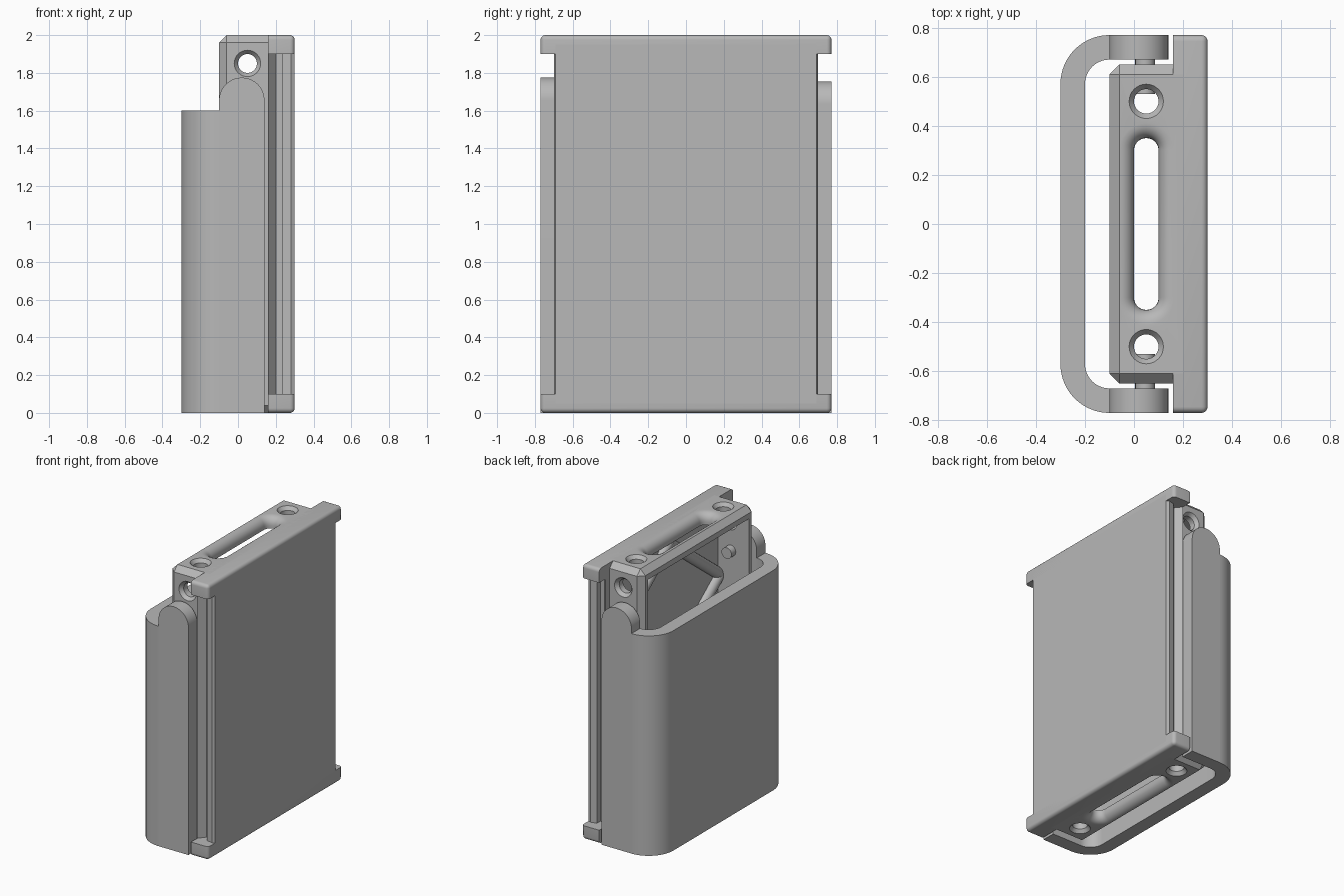
import bpy, bmesh
from math import sin, cos, pi, radians
from mathutils import Vector

cube = bpy.data.objects.get("Cube")
if cube:
    bpy.data.objects.remove(cube)

grey = bpy.data.materials.new("plain grey")
grey.use_nodes = True
grey.diffuse_color = (0.48, 0.48, 0.48, 1)
grey.node_tree.nodes["Principled BSDF"].inputs["Base Color"].default_value = (0.48, 0.48, 0.48, 1)


def finish(name, bm):
    bmesh.ops.recalc_face_normals(bm, faces=bm.faces)
    me = bpy.data.meshes.new(name)
    bm.to_mesh(me)
    bm.free()
    ob = bpy.data.objects.new(name, me)
    bpy.context.collection.objects.link(ob)
    me.materials.append(grey)
    return ob


def activate(ob):
    bpy.ops.object.select_all(action='DESELECT')
    ob.select_set(True)
    bpy.context.view_layer.objects.active = ob


def smooth(ob):
    activate(ob)
    bpy.ops.object.shade_smooth_by_angle(angle=radians(35))
    return ob


def box(name, lo, hi):
    bm = bmesh.new()
    bmesh.ops.create_cube(bm, size=1)
    for v in bm.verts:
        v.co = Vector((a + b) / 2 + c * (b - a) for a, b, c in zip(lo, hi, v.co))
    return finish(name, bm)


def bevel(ob, width, segments):
    activate(ob)
    m = ob.modifiers.new("bevel", 'BEVEL')
    m.width, m.segments = width, segments
    bpy.ops.object.modifier_apply(modifier=m.name)


def cut(ob, cutter):
    activate(ob)
    m = ob.modifiers.new("cut", 'BOOLEAN')
    m.operation, m.solver, m.object = 'DIFFERENCE', 'EXACT', cutter
    bpy.ops.object.modifier_apply(modifier=m.name)
    bpy.data.objects.remove(cutter)


def prism(name, points, step):
    """Close a flat outline and extrude it along step."""
    bm = bmesh.new()
    face = bm.faces.new([bm.verts.new(p) for p in points])
    new = bmesh.ops.extrude_face_region(bm, geom=[face])["geom"]
    bmesh.ops.translate(bm, vec=step, verts=[g for g in new if isinstance(g, bmesh.types.BMVert)])
    return finish(name, bm)


def loft(name, rings):
    """Skin closed rings of equal length and cap both ends."""
    bm = bmesh.new()
    loops = [[bm.verts.new(p) for p in ring] for ring in rings]
    n = len(loops[0])
    for a, b in zip(loops, loops[1:]):
        for i in range(n):
            bm.faces.new((a[i], a[(i + 1) % n], b[(i + 1) % n], b[i]))
    bm.faces.new(loops[0])
    bm.faces.new(loops[-1])
    return finish(name, bm)


def arc(cx, cy, r, start, end, n=20):
    angles = [radians(start + (end - start) * i / n) for i in range(n + 1)]
    return [(cx + r * cos(a), cy + r * sin(a)) for a in angles]


def rod(name, a, b, r):
    bm = bmesh.new()
    a, b = Vector(a), Vector(b)
    bmesh.ops.create_cone(bm, cap_ends=True, segments=24, radius1=r, radius2=r, depth=(b - a).length)
    turn = (b - a).to_track_quat('Z', 'Y')
    for v in bm.verts:
        v.co = turn @ v.co + (a + b) / 2
    return smooth(finish(name, bm))


def hole(base, axis):
    """Countersunk round cutter; axis points out of the surface at base."""
    base, axis = Vector(base), Vector(axis)
    side = Vector((1, 0, 0))
    other = axis.cross(side)
    steps = [(-0.14, 0.05), (-0.025, 0.05), (0, 0.07), (0.03, 0.07)]
    return loft("cutter", [[base + axis * d + side * x + other * y
                            for x, y in arc(0, 0, r, 0, 348.75, 31)] for d, r in steps])


# Inner frame: chamfered box, open towards the sleeve
frame = box("inner_frame", (-0.10, -0.65, 0), (0.24, 0.65, 2))
bevel(frame, 0.04, 1)
cut(frame, box("cutter", (-0.3, -0.58, 0.08), (0.15, 0.58, 1.92)))

# Flared slot and countersunk holes in the top and bottom, side holes at the ends
for z, out in ((2, 1), (0, -1)):
    rings = []
    for depth, grow in [(0.14, 0)] + [(0.06 - 0.06 * sin(radians(a)), 0.06 - 0.06 * cos(radians(a)))
                                      for a in range(0, 91, 15)] + [(-0.03, 0.06)]:
        r = 0.05 + grow
        outline = arc(0.05, 0.30, r, 0, 180) + arc(0.05, -0.30, r, 180, 360)
        rings.append([(x, y, z - out * depth) for x, y in outline])
    cut(frame, loft("cutter", rings))
    for y in (-0.5, 0.5):
        cut(frame, hole((0.05, y, z), (0, 0, out)))
for s in (-1, 1):
    cut(frame, hole((0.05, 0.65 * s, 1.85), (0, s, 0)))
smooth(frame)

# Diagonal ribs inside the frame
for s in (-1, 1):
    for z0, z1 in ((1.9, 1.45), (1.0, 1.45), (1.0, 0.55), (0.1, 0.55)):
        rod("diagonal_rib", (0.145, 0, z0), (0.145, 0.59 * s, z1), 0.04)

# Face panel with grooved side edges
edge = [(0.16, 0.70), (0.20, 0.65), (0.235, 0.65), (0.235, 0.69), (0.28, 0.70), (0.30, 0.69)]
outline = edge + [(x, -y) for x, y in reversed(edge)]
prism("face_panel", [(x, y, 0.05) for x, y in outline], (0, 0, 1.9))

# Wide rounded end rails of the panel
for name, z in (("bottom_rail", 0), ("top_rail", 1.9)):
    rail = box(name, (0.16, -0.77, z), (0.30, 0.77, z + 0.1))
    activate(rail)
    bm = bmesh.new()
    bm.from_mesh(rail.data)
    outer = 2 if z else 0
    soft = []
    for e in bm.edges:
        mid = (e.verts[0].co + e.verts[1].co) / 2
        at_end, at_face, at_rim = abs(mid.y) > 0.7, mid.x > 0.29, abs(mid.z - outer) < 0.01
        if at_end + at_face + at_rim == 2:
            soft.append(e)
    bmesh.ops.bevel(bm, geom=soft, offset=0.025, segments=5, profile=0.5, affect='EDGES')
    bm.to_mesh(rail.data)
    bm.free()
    smooth(rail)

# Curved sleeve wall wrapping the frame
outer = arc(-0.10, 0.57, 0.20, 90, 180) + arc(-0.10, -0.57, 0.20, 180, 270)
inner = arc(-0.10, 0.57, 0.10, 90, 180) + arc(-0.10, -0.57, 0.10, 180, 270)
smooth(prism("sleeve_wall", [(x, y, 0) for x, y in outer + inner[::-1]], (0, 0, 1.6)))

# Round-topped sleeve arms and their hinge pins
for side, s, zc in (("front", -1, 1.655), ("back", 1, 1.635)):
    profile = [(-0.10, 0), (0.14, 0)] + arc(0.02, zc, 0.12, 0, 180, 32)
    arm = prism(side + "_sleeve_arm", [(x, 0.67 * s, z) for x, z in profile], (0, 0.10 * s, 0))
    smooth(arm)
    rod(side + "_hinge_pin", (0.045, 0.53 * s, 1.65), (0.045, 0.69 * s, 1.65), 0.04)
